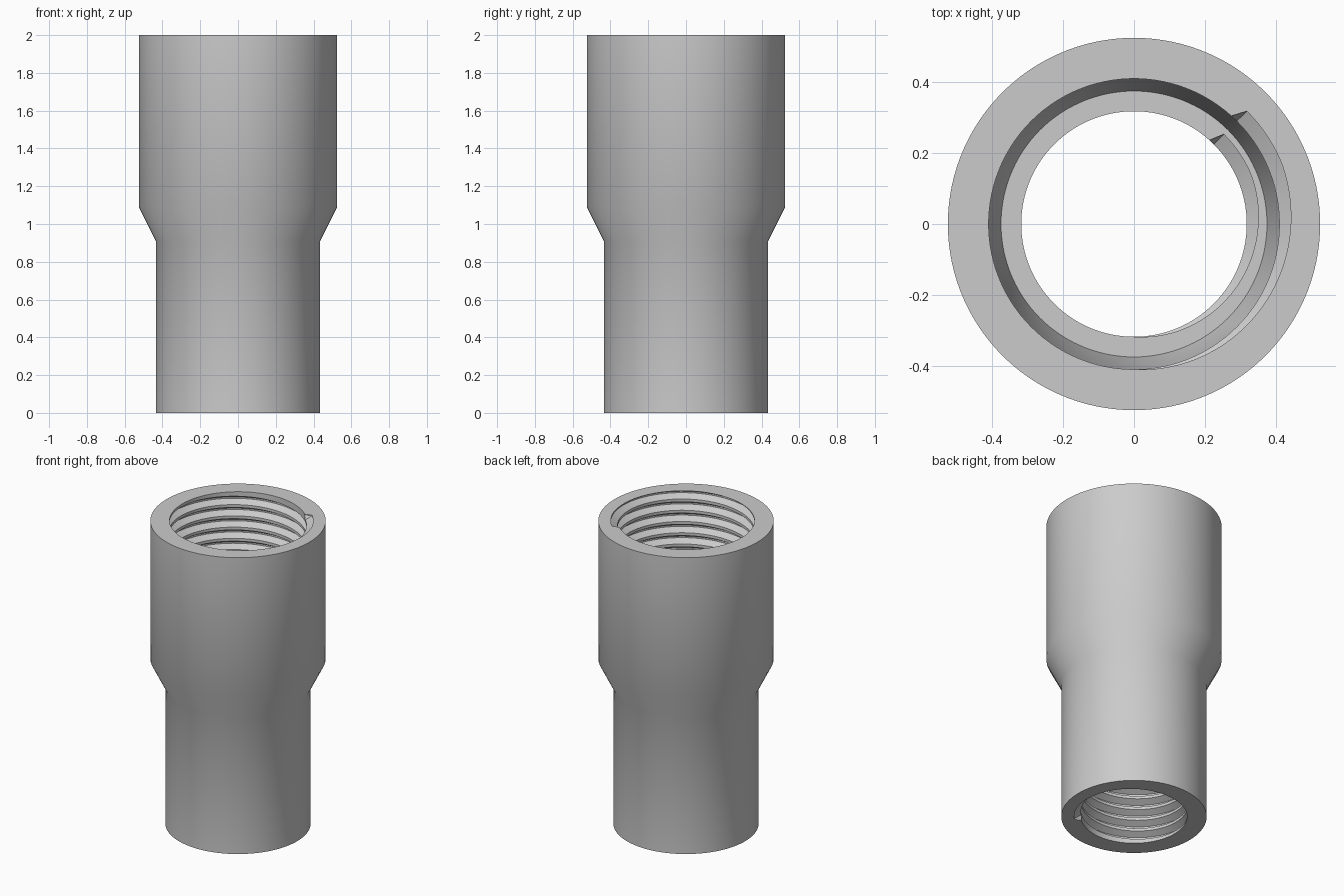
import bpy, bmesh
from math import cos, sin, radians, floor, tau

cube = bpy.data.objects.get("Cube")
if cube:
    bpy.data.objects.remove(cube)

SIDES = 120
TURNS = 12.25              # thread turns in each socket
STEP_LOW, STEP_HIGH, HEIGHT = 0.91, 1.09, 2.0
PITCH = STEP_LOW / TURNS
DEPTH = 0.54 * PITCH
ROOT, MOUTH = PITCH / 16, PITCH * 0.375   # half widths of the groove
START = radians(45)

bm = bmesh.new()


def vert(angle, r, z):
    return bm.verts.new((r * cos(angle), r * sin(angle), z))


def ring(r, z):
    return [vert(START + tau * i / SIDES, r, z) for i in range(SIDES)]


def skin(a, b):
    for i in range(SIDES):
        j = (i + 1) % SIDES
        bm.faces.new((a[i], a[j], b[j], b[i]))


def threaded_bore(bore, low, high):
    """Bore wall with a right-hand V groove; returns its bottom and top rings."""
    columns = []
    turns = int(TURNS) + 4
    for i in range(SIDES):
        rise = PITCH * i / SIDES
        angle = START + tau * i / SIDES
        centres = [high + rise + (k - turns + 2) * PITCH for k in range(turns)]
        live = [c for c in centres if low - 1e-5 <= c <= high + 1e-5]
        column = []
        for c in centres:
            for offset in (-MOUTH, -ROOT, ROOT, MOUTH):
                z = min(max(c + offset, low), high)
                d = min(abs(z - g) for g in live)
                cut = min(max((MOUTH - d) / (MOUTH - ROOT), 0), 1)
                column.append(vert(angle, bore + DEPTH * cut, z))
        columns.append(column)
    last = len(columns[0]) - 1
    for i in range(SIDES):
        a, b = columns[i], columns[(i + 1) % SIDES]
        shift = 4 if i == SIDES - 1 else 0      # the helix climbs one turn at the seam
        for j in range(last):
            p, q = min(j + shift, last), min(j + 1 + shift, last)
            if p != q:
                bm.faces.new((a[j], b[p], b[q], a[j + 1]))
            else:
                bm.faces.new((a[j], b[p], a[j + 1]))
    return [c[0] for c in columns], [c[-1] for c in columns]


# Threaded sockets, joined by the ledge and the tapered throat
small_bottom, small_top = threaded_bore(0.318, 0, STEP_LOW)
large_bottom, large_top = threaded_bore(0.41, STEP_HIGH, HEIGHT)
loops = [small_top, ring(0.375, STEP_LOW), ring(0.41, STEP_HIGH), large_bottom]
for a, b in zip(loops, loops[1:]):
    skin(a, b)

# Outer wall with its tapered shoulder, closed by the two end faces
loops = [large_top, ring(0.525, HEIGHT), ring(0.525, STEP_HIGH),
         ring(0.435, STEP_LOW), ring(0.435, 0), small_bottom]
for a, b in zip(loops, loops[1:]):
    skin(a, b)

bmesh.ops.remove_doubles(bm, verts=bm.verts, dist=1e-5)
bmesh.ops.dissolve_degenerate(bm, edges=bm.edges, dist=1e-5)
bmesh.ops.recalc_face_normals(bm, faces=bm.faces)

mesh = bpy.data.meshes.new("reducer_coupling")
bm.to_mesh(mesh)
bm.free()
coupling = bpy.data.objects.new("reducer_coupling", mesh)
bpy.context.collection.objects.link(coupling)

# Plain grey finish
grey = bpy.data.materials.new("light_grey")
grey.use_nodes = True
colour = (0.6, 0.6, 0.6, 1)
grey.diffuse_color = colour
grey.node_tree.nodes["Principled BSDF"].inputs["Base Color"].default_value = colour
mesh.materials.append(grey)

bpy.ops.object.select_all(action="DESELECT")
coupling.select_set(True)
bpy.context.view_layer.objects.active = coupling
bpy.ops.object.shade_smooth_by_angle(angle=radians(30))
